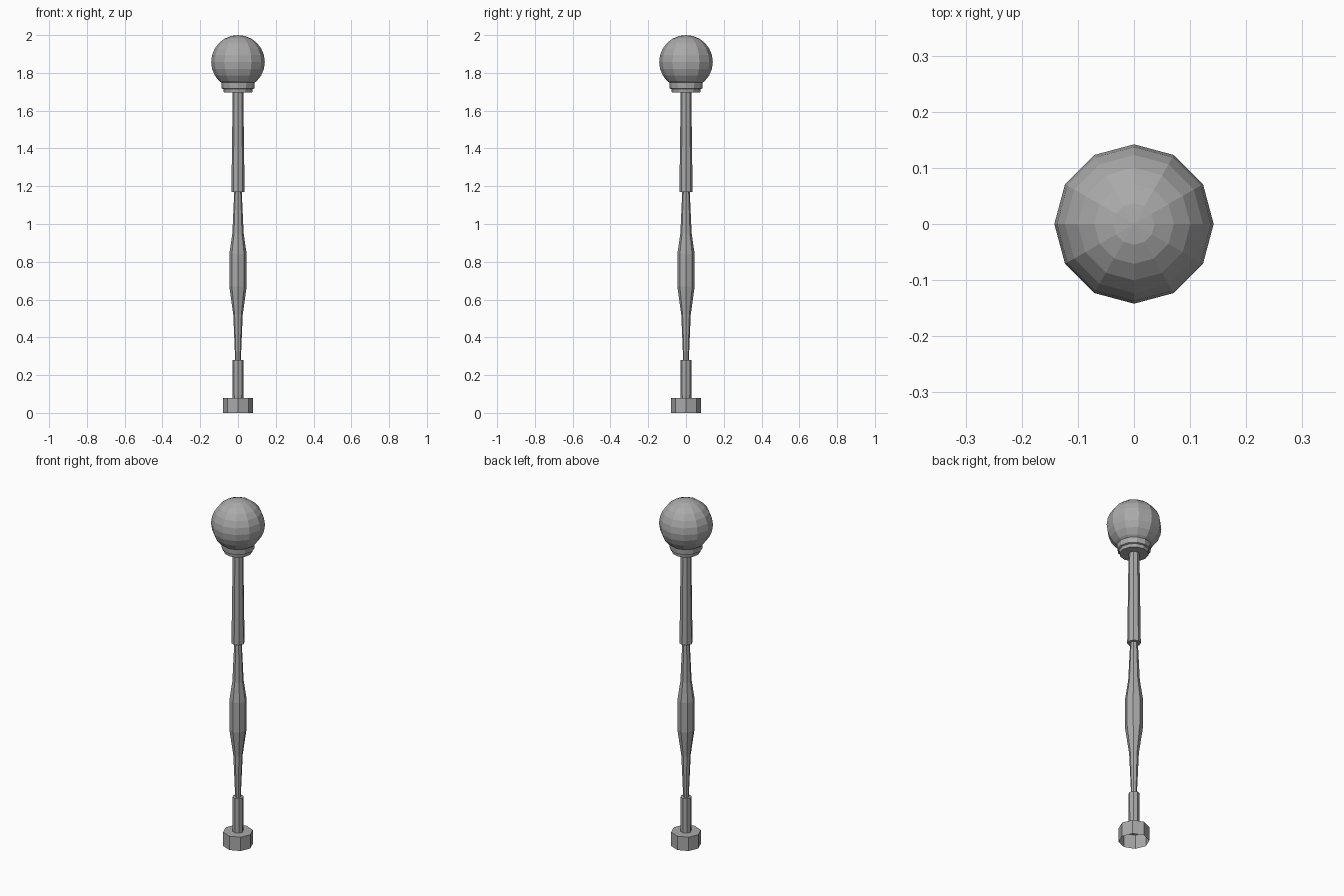
import bpy, bmesh, math

if "Cube" in bpy.data.objects:
    bpy.data.objects.remove(bpy.data.objects["Cube"])

grey = bpy.data.materials.new("plain_grey")
grey.diffuse_color = (0.4, 0.4, 0.4, 1)
grey.use_nodes = True
grey.node_tree.nodes["Principled BSDF"].inputs["Base Color"].default_value = grey.diffuse_color


def lathe(name, profile, sides, cap_bottom=True, cap_top=True):
    """Flat-shaded turned part from (radius, height) pairs, bottom to top."""
    bm = bmesh.new()
    rings = []
    for r, z in profile:
        rings.append([bm.verts.new((r * math.cos(2 * math.pi * i / sides),
                                    r * math.sin(2 * math.pi * i / sides), z))
                      for i in range(sides)])
    for a, b in zip(rings, rings[1:]):
        for i in range(sides):
            j = (i + 1) % sides
            bm.faces.new((a[i], a[j], b[j], b[i]))
    if cap_bottom:
        bm.faces.new(rings[0][::-1])
    if cap_top:
        bm.faces.new(rings[-1])
    mesh = bpy.data.meshes.new(name)
    bm.to_mesh(mesh)
    bm.free()
    mesh.materials.append(grey)
    obj = bpy.data.objects.new(name, mesh)
    bpy.context.collection.objects.link(obj)


# Foot: octagonal cap, open underneath
lathe("foot", [(0.079, 0), (0.079, 0.08)], 8, cap_bottom=False)

# Peg joining the foot to the spindle
lathe("lower_peg", [(0.028, 0.08), (0.029, 0.28)], 8)

# Slim spindle with a swollen grip
lathe("spindle", [(0.015, 0.28), (0.025, 0.52), (0.046, 0.67),
                  (0.046, 0.84), (0.03, 0.95), (0.02, 1.17)], 8)

# Tapered upper post
lathe("upper_post", [(0.035, 1.17), (0.028, 1.70)], 8)

# Stepped collar under the ball
lathe("collar", [(0.075, 1.697), (0.078, 1.715), (0.086, 1.718),
                 (0.089, 1.757)], 12)

# Ball head
bm = bmesh.new()
bmesh.ops.create_uvsphere(bm, u_segments=12, v_segments=12, radius=0.142)
bmesh.ops.translate(bm, verts=bm.verts, vec=(0, 0, 1.858))
mesh = bpy.data.meshes.new("ball_head")
bm.to_mesh(mesh)
bm.free()
mesh.materials.append(grey)
bpy.context.collection.objects.link(bpy.data.objects.new("ball_head", mesh))
